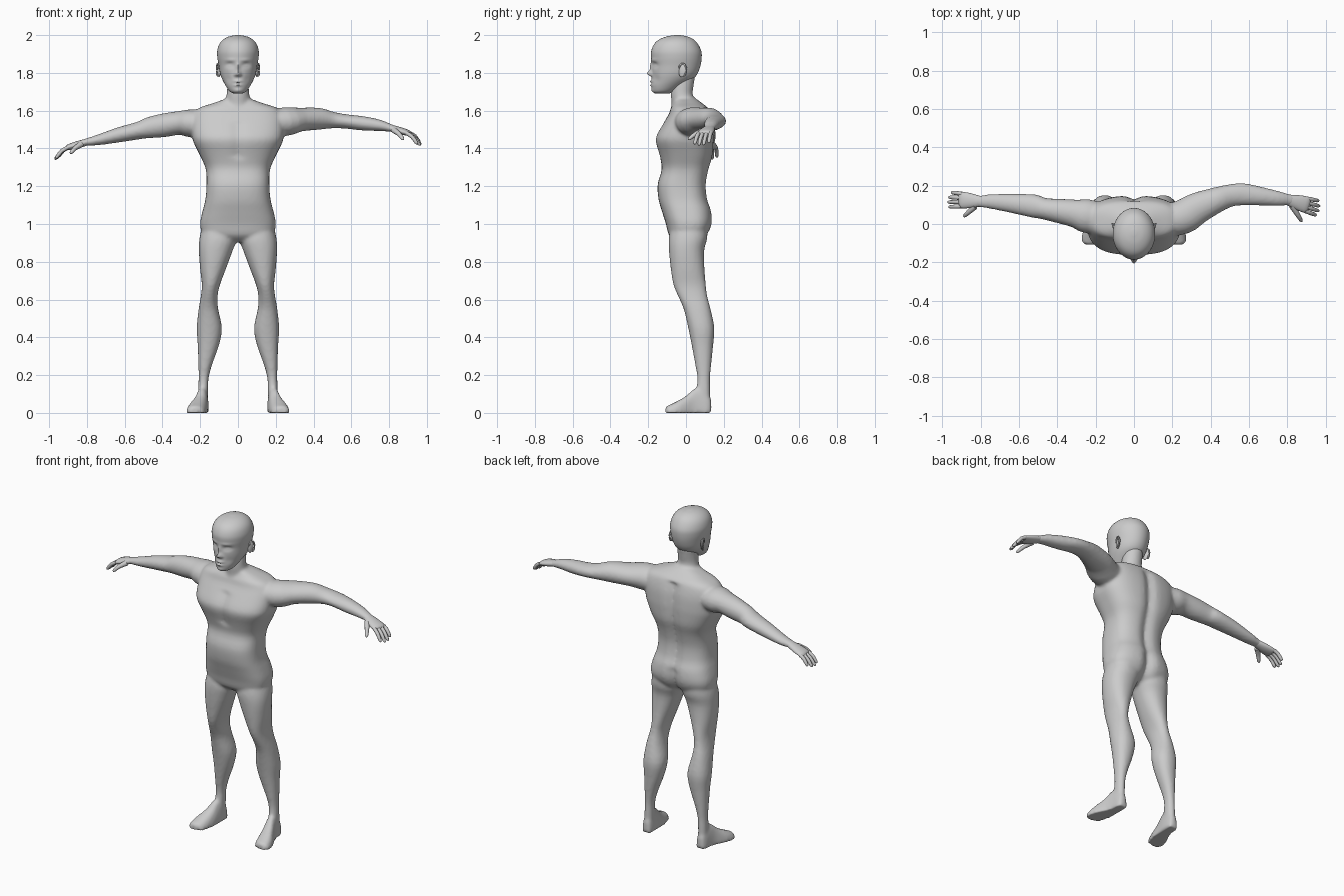
import bpy, bmesh
from math import sin, cos, pi, exp, copysign
from mathutils import Vector


def spline(rows, k):
    """Catmull-Rom interpolation of equal-length rows."""
    out = []
    for i in range(len(rows) - 1):
        a, b, c, d = rows[max(i - 1, 0)], rows[i], rows[i + 1], rows[min(i + 2, len(rows) - 1)]
        for s in range(k):
            t = s / k
            out.append([q + .5 * t * (r - p + t * (2 * p - 5 * q + 4 * r - w + t * (3 * (q - r) + w - p)))
                        for p, q, r, w in zip(a, b, c, d)])
    return out + [list(rows[-1])]


def skin(bm, rings):
    vs = [[bm.verts.new(p) for p in r] for r in rings]
    n = len(vs[0])
    for a, b in zip(vs, vs[1:]):
        for i in range(n):
            bm.faces.new((a[i], a[(i + 1) % n], b[(i + 1) % n], b[i]))
    bm.faces.new(vs[0])
    bm.faces.new(vs[-1])
    return [v for r in vs for v in r]


def stack(bm, rows, k=3, p=2.0, n=40):
    """Horizontal sections: z, x min, x max, y front, y back."""
    def pw(v):
        return copysign(abs(v) ** (2 / p), v)
    rings = []
    for z, x0, x1, y0, y1 in spline(rows, k):
        rings.append([((x0 + x1) / 2 + (x1 - x0) / 2 * pw(sin(2 * pi * i / n)),
                       (y0 + y1) / 2 - (y1 - y0) / 2 * pw(cos(2 * pi * i / n)), z) for i in range(n)])
    return skin(bm, rings)


def tube(bm, rows, k=3, n=24):
    """Sections across a path: x, y, z, horizontal radius, vertical radius."""
    rows = spline(rows, k)
    pts = [Vector(r[:3]) for r in rows]
    rings = []
    for i, r in enumerate(rows):
        t = (pts[min(i + 1, len(pts) - 1)] - pts[max(i - 1, 0)]).normalized()
        side = t.cross(Vector((0, 0, 1))).normalized()
        up = side.cross(t)
        rings.append([pts[i] + side * r[3] * cos(2 * pi * j / n) + up * r[4] * sin(2 * pi * j / n)
                      for j in range(n)])
    return skin(bm, rings)


def finish(bm, name, angle=60):
    bmesh.ops.recalc_face_normals(bm, faces=bm.faces)
    me = bpy.data.meshes.new(name)
    bm.to_mesh(me)
    bm.free()
    ob = bpy.data.objects.new(name, me)
    bpy.context.collection.objects.link(ob)
    bpy.ops.object.select_all(action='DESELECT')
    ob.select_set(True)
    bpy.context.view_layer.objects.active = ob
    bpy.ops.object.shade_smooth_by_angle(angle=angle * pi / 180)
    return ob


def sym(rows):
    return [(z, -x, x, a, b) for z, x, a, b in rows]


# Torso with spine groove and cleft
body = bmesh.new()
torso = stack(body, sym([
    (1.665, .06, -.06, .05), (1.64, .13, -.065, .085), (1.615, .205, -.08, .115),
    (1.58, .238, -.092, .13), (1.53, .245, -.122, .142), (1.47, .243, -.156, .147),
    (1.43, .234, -.16, .147), (1.36, .20, -.14, .142), (1.29, .17, -.128, .122),
    (1.21, .166, -.15, .108), (1.13, .172, -.145, .115), (1.07, .187, -.128, .135),
    (1.0, .20, -.106, .138), (.94, .18, -.09, .11), (.905, .10, -.05, .06)]), p=2.7, n=64)
for v in torso:
    x, y, z = v.co
    if y > 0 and z < 1.6:
        v.co.y -= (.03 if z < 1.05 else .02) * exp(-(x / .03) ** 2)
    elif y < 0 and 1.36 < z < 1.54:
        v.co.y += .01 * exp(-(x / .03) ** 2)

# Neck
stack(body, sym([(1.79, .055, -.06, .05), (1.73, .057, -.078, .04), (1.68, .061, -.08, .037),
                 (1.63, .075, -.077, .075), (1.57, .11, -.09, .11), (1.5, .11, -.09, .11)]))

# Legs and feet
leg = [(1.02, .03, .18, -.07, .11), (.93, .006, .203, -.09, .113), (.86, .028, .207, -.09, .096),
       (.76, .065, .2, -.08, .098), (.68, .095, .191, -.067, .105), (.62, .108, .196, -.043, .112),
       (.55, .105, .208, -.012, .13), (.45, .085, .218, .012, .15), (.36, .1, .213, .03, .144),
       (.25, .139, .209, .05, .133), (.185, .155, .208, .06, .127), (.13, .158, .21, .056, .127),
       (.05, .158, .213, .05, .128)]
foot = [(.134, .185, .02, .07), (.115, .186, .03, .105), (.07, .188, .034, .135), (.035, .194, .037, .122),
        (0, .204, .045, .09), (-.04, .216, .052, .066), (-.08, .224, .05, .046), (-.1, .229, .04, .037),
        (-.108, .231, .022, .028)]
for s in (-1, 1):
    stack(body, [(z, *sorted((s * a, s * b)), f, r) for z, a, b, f, r in leg], p=2.2)
    skin(body, [[(s * (x + w * copysign(abs(cos(pi * i / 12)) ** .7, cos(pi * i / 12))), y, h * sin(pi * i / 12))
                 for i in range(13)] for y, x, w, h in spline(foot, 3)])

# Arms, each with its own pose
tube(body, [(.13, .01, 1.535, .08, .065), (.25, .035, 1.542, .09, .076), (.33, .082, 1.553, .083, .063),
            (.43, .125, 1.557, .067, .058), (.5, .148, 1.55, .059, .044), (.57, .155, 1.543, .058, .038),
            (.66, .145, 1.533, .049, .038), (.75, .133, 1.522, .039, .03), (.8, .127, 1.51, .031, .022),
            (.83, .12, 1.503, .028, .018)])
tube(body, [(-.13, .02, 1.53, .08, .065), (-.25, .042, 1.533, .088, .074), (-.31, .055, 1.535, .073, .063),
            (-.39, .068, 1.523, .064, .063), (-.47, .08, 1.51, .056, .056), (-.52, .093, 1.496, .061, .047),
            (-.63, .107, 1.472, .051, .04), (-.74, .117, 1.445, .039, .028), (-.8, .118, 1.434, .031, .02),
            (-.83, .119, 1.428, .028, .017)])

# One fused skin
ob = finish(body, "body")
m = ob.modifiers.new("fuse", 'REMESH')
m.mode = 'VOXEL'
m.voxel_size = .009
m.use_smooth_shade = True
m = ob.modifiers.new("soften", 'SMOOTH')
m.factor = .5
m.iterations = 6


# Hands: palm, four fingers and a thumb
def hand(name, wrist, knuckle, tip, thumb0, thumb1):
    bm = bmesh.new()
    wrist, knuckle, tip, t0, t1 = map(Vector, (wrist, knuckle, tip, thumb0, thumb1))
    side = (knuckle - wrist).cross(Vector((0, 0, 1))).normalized()
    if side.y < 0:
        side = -side
    mid = wrist.lerp(knuckle, .55)
    tube(bm, [(*wrist, .027, .018), (*mid, .039, .019), (*knuckle, .043, .015),
              (*knuckle.lerp(tip, .12), .038, .008)], k=3, n=20)
    for i, f in enumerate((.9, 1.0, .97, .8)):
        off = (i - 1.5) * .022
        a = knuckle + side * off
        e = knuckle + (tip - knuckle) * f + side * off * 1.15
        b = a.lerp(e, .5) + Vector((0, 0, .009))
        tube(bm, [(*a, .011, .011), (*b, .0105, .0105), (*a.lerp(e, .88), .009, .009), (*e, .004, .004)], k=2, n=10)
    m = t0.lerp(t1, .55) + Vector((0, 0, .006))
    tube(bm, [(*t0, .017, .016), (*m, .0125, .012), (*t0.lerp(t1, .9), .0095, .009), (*t1, .004, .004)], k=2, n=10)
    finish(bm, name)


hand("left_hand", (.80, .127, 1.51), (.9, .1, 1.482), (.968, .08, 1.418), (.825, .095, 1.497), (.876, .012, 1.448))
hand("right_hand", (-.80, .118, 1.434), (-.9, .125, 1.405), (-.97, .127, 1.343), (-.83, .092, 1.422), (-.888, .038, 1.375))

# Head with face shaped by soft bumps: x, z, width, height, depth
head = bmesh.new()
verts = stack(head, sym([
    (1.692, .025, -.165, -.085), (1.703, .045, -.177, -.06), (1.735, .067, -.182, -.01),
    (1.77, .085, -.181, .04), (1.80, .095, -.18, .063), (1.84, .102, -.18, .077),
    (1.88, .109, -.184, .083), (1.915, .11, -.184, .081), (1.95, .1, -.17, .065),
    (1.975, .08, -.145, .043), (1.992, .05, -.105, .01), (2.0, .012, -.06, -.03)]), k=6, n=72)
bumps = [(0, 1.797, .012, .013, -.026), (0, 1.83, .009, .025, -.012), (.012, 1.789, .007, .008, -.01),
         (.043, 1.842, .02, .013, .013), (.043, 1.839, .012, .006, -.007), (.04, 1.868, .025, .007, -.004),
         (0, 1.755, .02, .007, -.009), (0, 1.735, .018, .006, -.008), (0, 1.745, .02, .003, .004),
         (0, 1.707, .02, .01, -.004), (.05, 1.765, .018, .025, .005)]
for v in verts:
    x, y, z = v.co
    if y < -.09:
        v.co.y += sum(d * exp(-((abs(x) - bx) / w) ** 2 - ((z - bz) / h) ** 2) for bx, bz, w, h, d in bumps)
finish(head, "head")

# Ears: flat shell and curled rim
for s, name in ((-1, "right_ear"), (1, "left_ear")):
    ear = bmesh.new()
    bmesh.ops.create_uvsphere(ear, u_segments=16, v_segments=10, radius=1)
    for v in ear.verts:
        v.co = (s * (.1 + .008 * v.co.x + .005 * v.co.y), -.018 + .02 * v.co.y + .004 * v.co.z, 1.812 + .035 * v.co.z)
    rim = []
    for i in range(13):
        a = pi * (.95 - i * .115)
        r = .002 if i in (0, 12) else .0045
        rim.append((s * (.107 + .006 * cos(a)), -.018 + .02 * cos(a), 1.815 + .034 * sin(a), r, r))
    tube(ear, rim, k=1, n=8)
    finish(ear, name)
